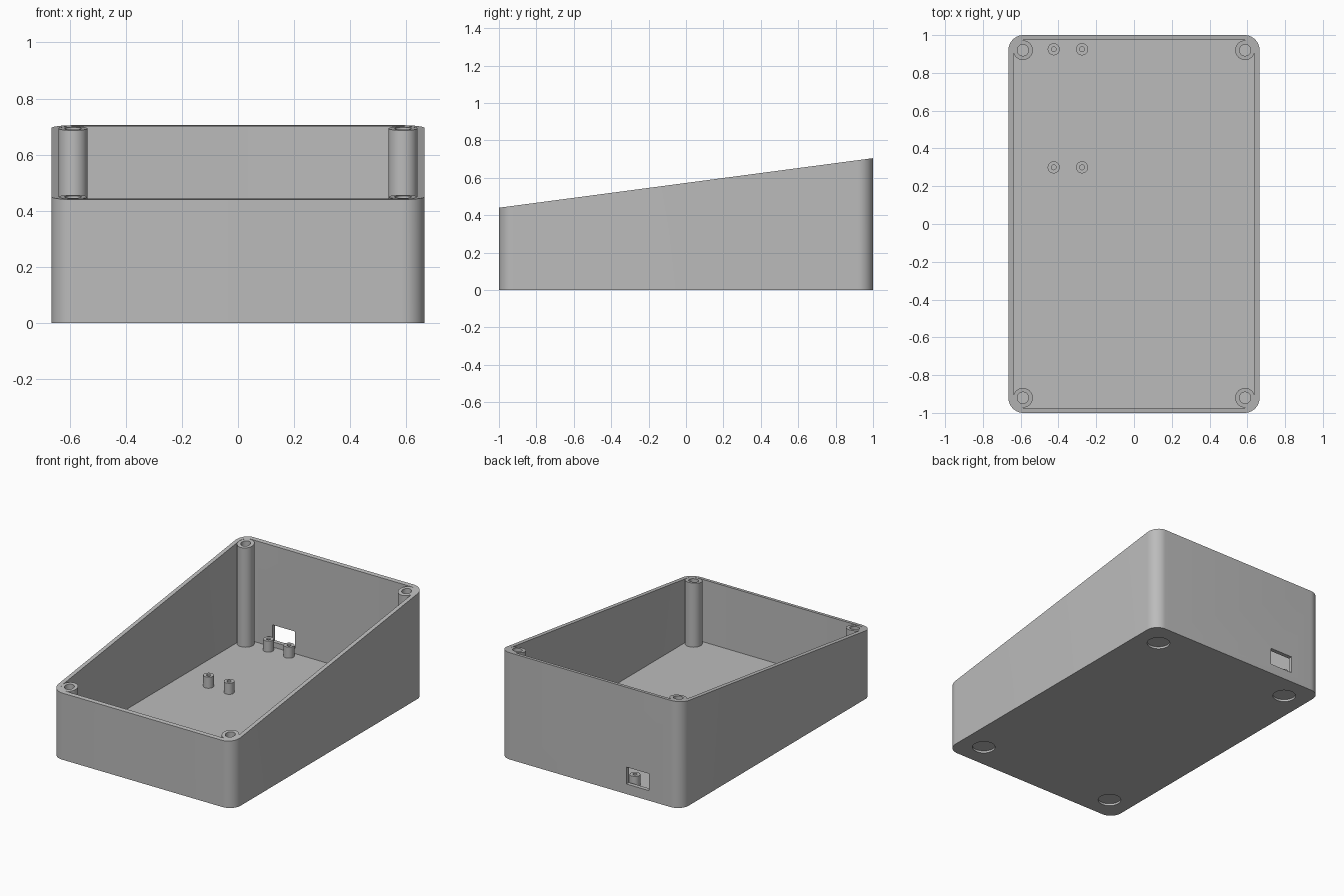
import bpy, bmesh, math

if "Cube" in bpy.data.objects:
    bpy.data.objects.remove(bpy.data.objects["Cube"])

HX, HY, R = 0.665, 1.0, 0.08      # outer half sizes and corner radius
WALL, FLOOR = 0.027, 0.032

grey = bpy.data.materials.new("plain grey")
grey.diffuse_color = (0.5, 0.5, 0.5, 1)
grey.use_nodes = True
grey.node_tree.nodes["Principled BSDF"].inputs["Base Color"].default_value = grey.diffuse_color


def rim(y):
    """Height of the sloping top at depth y."""
    return 0.5725 + 0.1325 * y


def rounded_rect(inset, seg=12):
    r = R - inset
    pts = []
    for k, (sx, sy) in enumerate([(1, 1), (-1, 1), (-1, -1), (1, -1)]):
        for i in range(seg + 1):
            a = math.pi / 2 * (k + i / seg)
            pts.append((sx * (HX - R) + r * math.cos(a), sy * (HY - R) + r * math.sin(a)))
    return pts


def circle(cx, cy, r, n=40):
    return [(cx + r * math.cos(2 * math.pi * i / n), cy + r * math.sin(2 * math.pi * i / n))
            for i in range(n)]


def skin(name, loops):
    """Closed solid through a list of (outline, height function) loops."""
    bm = bmesh.new()
    rings = [[bm.verts.new((x, y, z(y))) for x, y in pts] for pts, z in loops]
    bm.faces.new(rings[0])
    bm.faces.new(rings[-1])
    for a, b in zip(rings, rings[1:]):
        n = len(a)
        for i in range(n):
            bm.faces.new((a[i], a[(i + 1) % n], b[(i + 1) % n], b[i]))
    bmesh.ops.recalc_face_normals(bm, faces=bm.faces)
    me = bpy.data.meshes.new(name)
    bm.to_mesh(me)
    bm.free()
    me.materials.append(grey)
    ob = bpy.data.objects.new(name, me)
    bpy.context.collection.objects.link(ob)
    return ob


def activate(ob):
    bpy.ops.object.select_all(action='DESELECT')
    ob.select_set(True)
    bpy.context.view_layer.objects.active = ob


def smooth(ob):
    activate(ob)
    bpy.ops.object.shade_smooth_by_angle(angle=math.radians(30))


def cut(ob, cutter):
    m = ob.modifiers.new("cut", 'BOOLEAN')
    m.operation, m.solver, m.object = 'DIFFERENCE', 'EXACT', cutter
    activate(ob)
    bpy.ops.object.modifier_apply(modifier=m.name)
    bpy.data.objects.remove(cutter)


def flat(z):
    return lambda y: z


def tube(name, x, y, r, hole, top, hole_bottom):
    """Round post with a blind screw hole."""
    smooth(skin(name, [(circle(x, y, r), flat(FLOOR - 0.01)), (circle(x, y, r), top),
                       (circle(x, y, hole), top), (circle(x, y, hole), flat(hole_bottom))]))


# Open tray with a sloping rim
outer, inner = rounded_rect(0), rounded_rect(WALL)
case = skin("case", [(outer, flat(0)), (outer, rim), (inner, rim), (inner, flat(FLOOR))])

# Connector opening in the back wall
box = [(-0.43, 0.9), (-0.265, 0.9), (-0.265, 1.1), (-0.43, 1.1)]
cut(case, skin("opening_cutter", [(box, flat(0.066)), (box, flat(0.178))]))

# Shallow round recesses for feet underneath
for sx in (-1, 1):
    for sy in (-1, 1):
        c = circle(sx * 0.506, sy * 0.838, 0.07)
        cut(case, skin("foot_cutter", [(c, flat(-0.05)), (c, flat(0.014))]))
smooth(case)

# Corner screw posts, cut to the slope of the rim
for sx in (-1, 1):
    for sy in (-1, 1):
        y = sy * 0.92
        tube("corner_post", sx * 0.588, y, 0.052, 0.03, lambda v: rim(v) - 0.001, rim(y) - 0.25)

# Circuit board standoffs on the floor
for x in (-0.425, -0.275):
    for y in (0.30, 0.925):
        tube("board_standoff", x, y, 0.032, 0.013, flat(0.105), FLOOR + 0.005)
